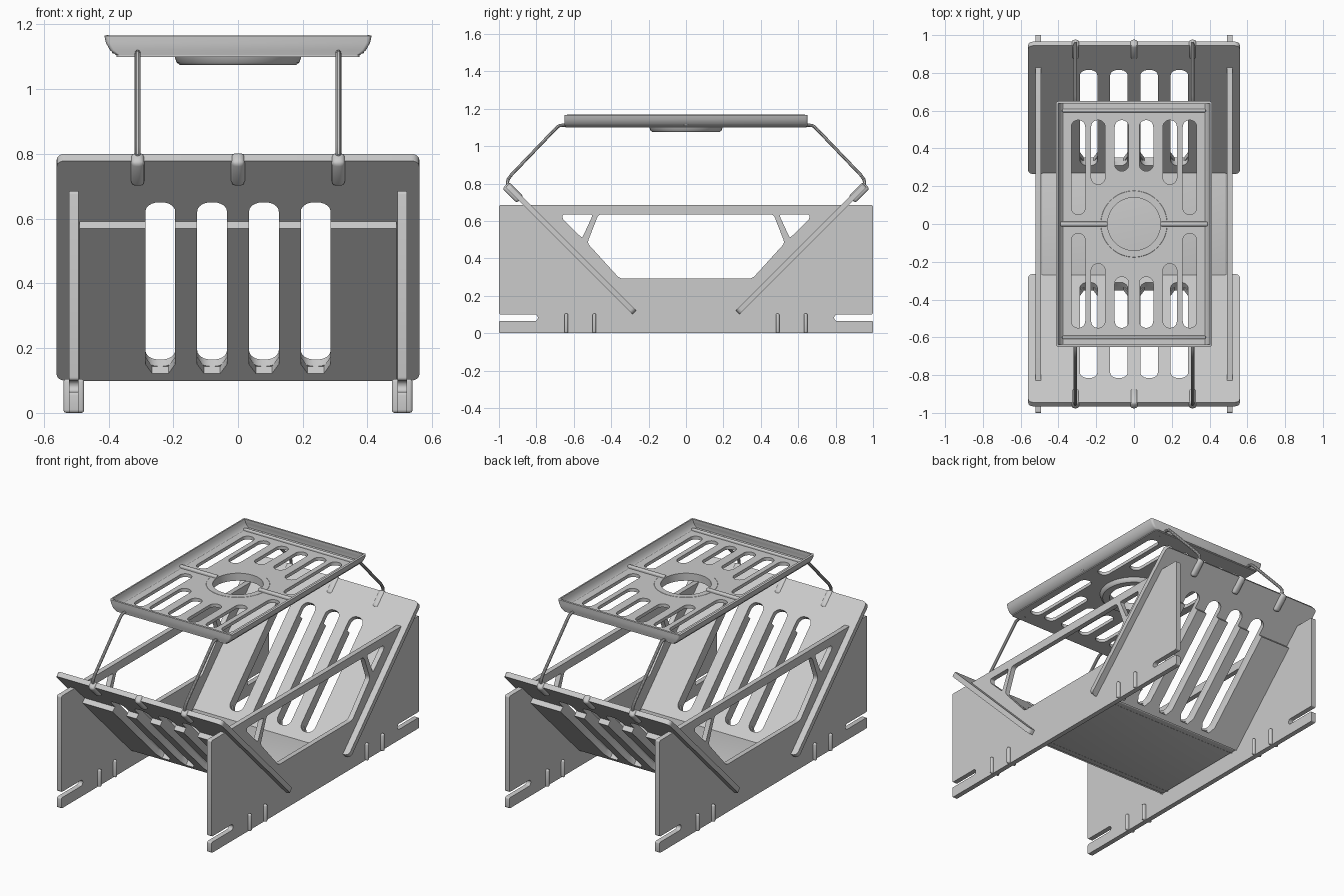
import bpy, bmesh
from math import sin, cos, pi, sqrt
from mathutils import Matrix, Vector

if "Cube" in bpy.data.objects:
    bpy.data.objects.remove(bpy.data.objects["Cube"])

A = sqrt(0.5)
TURN = Matrix.Rotation(pi, 4, 'Z')


def rrect(x0, x1, y0, y1, r, n=6):
    """Rounded rectangle outline."""
    pts = []
    for k, (cx, cy) in enumerate([(x1 - r, y1 - r), (x0 + r, y1 - r), (x0 + r, y0 + r), (x1 - r, y0 + r)]):
        for i in range(n + 1):
            a = (k + i / n) * pi / 2
            pts.append((cx + r * cos(a), cy + r * sin(a)))
    return pts


def soften(pts, r, n=4):
    """Round every corner of an outline."""
    out = []
    for i, p in enumerate(pts):
        p, a, b = Vector(p), Vector(pts[i - 1]), Vector(pts[(i + 1) % len(pts)])
        s = p + (a - p).normalized() * min(r, (a - p).length * 0.45)
        e = p + (b - p).normalized() * min(r, (b - p).length * 0.45)
        for k in range(n + 1):
            t = k / n
            out.append(s * (1 - t) ** 2 + p * 2 * t * (1 - t) + e * t * t)
    return out


def circle(r, n=48):
    return [(r * cos(2 * pi * i / n), r * sin(2 * pi * i / n)) for i in range(n)]


def frame(x, y, z, o):
    m = Matrix((x, y, z)).transposed().to_4x4()
    m.translation = o
    return m


def finish(ob):
    bpy.context.view_layer.objects.active = ob
    bpy.ops.object.select_all(action='DESELECT')
    ob.select_set(True)
    bpy.ops.object.convert(target='MESH')
    bpy.ops.object.shade_smooth_by_angle(angle=0.6)
    return ob


def curve(name, dims):
    cu = bpy.data.curves.new(name, 'CURVE')
    cu.dimensions = dims
    ob = bpy.data.objects.new(name, cu)
    bpy.context.collection.objects.link(ob)
    return ob, cu


def add_spline(cu, pts, closed):
    sp = cu.splines.new('POLY')
    sp.points.add(len(pts) - 1)
    for q, p in zip(sp.points, pts):
        q.co = (*p, 1) if len(p) == 3 else (*p, 0, 1)
    sp.use_cyclic_u = closed


def sheet(name, loops, thick, mat):
    """Flat sheet: outer outline plus holes, given thickness."""
    ob, cu = curve(name, '2D')
    cu.fill_mode = 'BOTH'
    cu.extrude = thick / 2
    for l in loops:
        add_spline(cu, l, True)
    ob.matrix_world = mat
    return finish(ob)


def wire(name, pts, r, mat):
    ob, cu = curve(name, '3D')
    cu.bevel_depth = r
    cu.bevel_resolution = 3
    cu.use_fill_caps = True
    add_spline(cu, pts, False)
    ob.matrix_world = mat
    return finish(ob)


def block(name, size, mat, bevel):
    bm = bmesh.new()
    bmesh.ops.create_cube(bm, size=1, matrix=Matrix.Diagonal((*size, 1)))
    me = bpy.data.meshes.new(name)
    bm.to_mesh(me)
    bm.free()
    ob = bpy.data.objects.new(name, me)
    bpy.context.collection.objects.link(ob)
    ob.matrix_world = mat
    b = ob.modifiers.new('Bevel', 'BEVEL')
    b.width, b.segments = bevel, 3
    return finish(ob)


# Side panels with window, corner braces and end notches
half = [(1, 0), (1, .065), (.8, .065), (.79, .082), (.8, .1), (1, .1), (1, .685)]
outline = half + [(-y, z) for y, z in reversed(half)]
win = [(.468, .635), (.528, .482), (.355, .292)]
window = soften(win + [(-y, z) for y, z in reversed(win)], .02)
corner = soften([(.66, .635), (.66, .61), (.555, .508), (.497, .635)], .015)
for sx in (-1, 1):
    sheet('side_panel', [soften(outline, .01, 3), window, corner, [(-y, z) for y, z in corner]],
          .03, frame((0, 1, 0), (0, 0, 1), (1, 0, 0), (sx * .507, 0, 0)))
    for y in (-.64, -.49, .49, .64):
        block('foot_pin', (.064, .02, .105), Matrix.Translation((sx * .507, y, .0525)), .009)

# Sloped slotted plates, liners, clips and wire supports, front and back
S0, S1, W = -.418, .298, .046
slots = (-.24, -.08, .08, .24)
comb = [(-.49, .215), (-.49, -.45), (.49, -.45), (.49, .215)]
for x in reversed(slots):
    comb += [(x + W, .215), (x + W, S0 + .04), (x + .025, S0), (x - .025, S0), (x - W, S0 + .04), (x - W, .215)]
for turn in (Matrix.Identity(4), TURN):
    plate = turn @ frame((1, 0, 0), (0, -A, A), (0, -A, -A), (0, -.615, .45))
    sheet('slotted_plate', [rrect(-.56, .56, -.48, .48, .025)] +
          [rrect(x - W, x + W, S0, S1, .04) for x in slots], .03, plate)
    sheet('plate_liner', [comb], .032, plate @ Matrix.Translation((0, 0, .03)))
    for x in (-.31, 0, .31):
        block('plate_clip', (.042, .11, .052), plate @ Matrix.Translation((x, .433, .006)), .016)
    for x in (-.31, .31):
        path = [(-.60, 1.108), (-.66, 1.112), (-.68, 1.108), (-.70, 1.09), (-.935, .845),
                (-.952, .82), (-.955, .80), (-.945, .785), (-.89, .72)]
        wire('wire_support', [(x, y, z) for y, z in path], .009, turn)

# Flat floor between the two plates
block('floor', (.98, .65, .025), Matrix.Translation((0, 0, .113)), .008)

# Top tray base with graded slots and round opening
holes = [circle(.14)]
for x, y in ((.065, .28), (.19, .21), (.295, .05)):
    for sx in (-1, 1):
        for lo, hi in ((y, .55), (-.55, -y)):
            holes.append(rrect(sx * x - .037, sx * x + .037, lo, hi, .036))
sheet('tray_base', [rrect(-.375, .375, -.645, .645, .01)] + holes, .02, Matrix.Translation((0, 0, 1.11)))

# Tray rim: flared long sides, upright ends
bm = bmesh.new()
rings = []
for hx, hy, z in ((.36, .635, 1.101), (.378, .648, 1.106), (.395, .65, 1.12), (.408, .65, 1.143), (.413, .65, 1.165)):
    rings.append([bm.verts.new((x, y, z)) for x, y in rrect(-hx, hx, -hy, hy, .012, 3)])
for a, b in zip(rings, rings[1:]):
    for i in range(len(a)):
        bm.faces.new((a[i - 1], a[i], b[i], b[i - 1]))
me = bpy.data.meshes.new('tray_rim')
bm.to_mesh(me)
bm.free()
rim = bpy.data.objects.new('tray_rim', me)
bpy.context.collection.objects.link(rim)
sol = rim.modifiers.new('Solidify', 'SOLIDIFY')
sol.thickness, sol.offset = .012, -1
finish(rim)

# Tray cross ribs
for y in (-.6, .6):
    block('end_rib', (.76, .018, .025), Matrix.Translation((0, y, 1.12)), .006)
for sx in (-1, 1):
    block('middle_rib', (.25, .024, .025), Matrix.Translation((sx * .265, 0, 1.122)), .006)

# Round collar under the tray opening
bm = bmesh.new()
prof = [(.14, 1.121), (.14, 1.075), (.18, 1.075), (.19, 1.083), (.197, 1.105), (.175, 1.121)]
N = 64
cols = [[bm.verts.new((r * cos(2 * pi * i / N), r * sin(2 * pi * i / N), z)) for r, z in prof] for i in range(N)]
for i in range(N):
    a, b = cols[i - 1], cols[i]
    for k in range(len(prof)):
        bm.faces.new((a[k - 1], b[k - 1], b[k], a[k]))
bmesh.ops.recalc_face_normals(bm, faces=bm.faces)
me = bpy.data.meshes.new('tray_collar')
bm.to_mesh(me)
bm.free()
collar = bpy.data.objects.new('tray_collar', me)
bpy.context.collection.objects.link(collar)
finish(collar)
